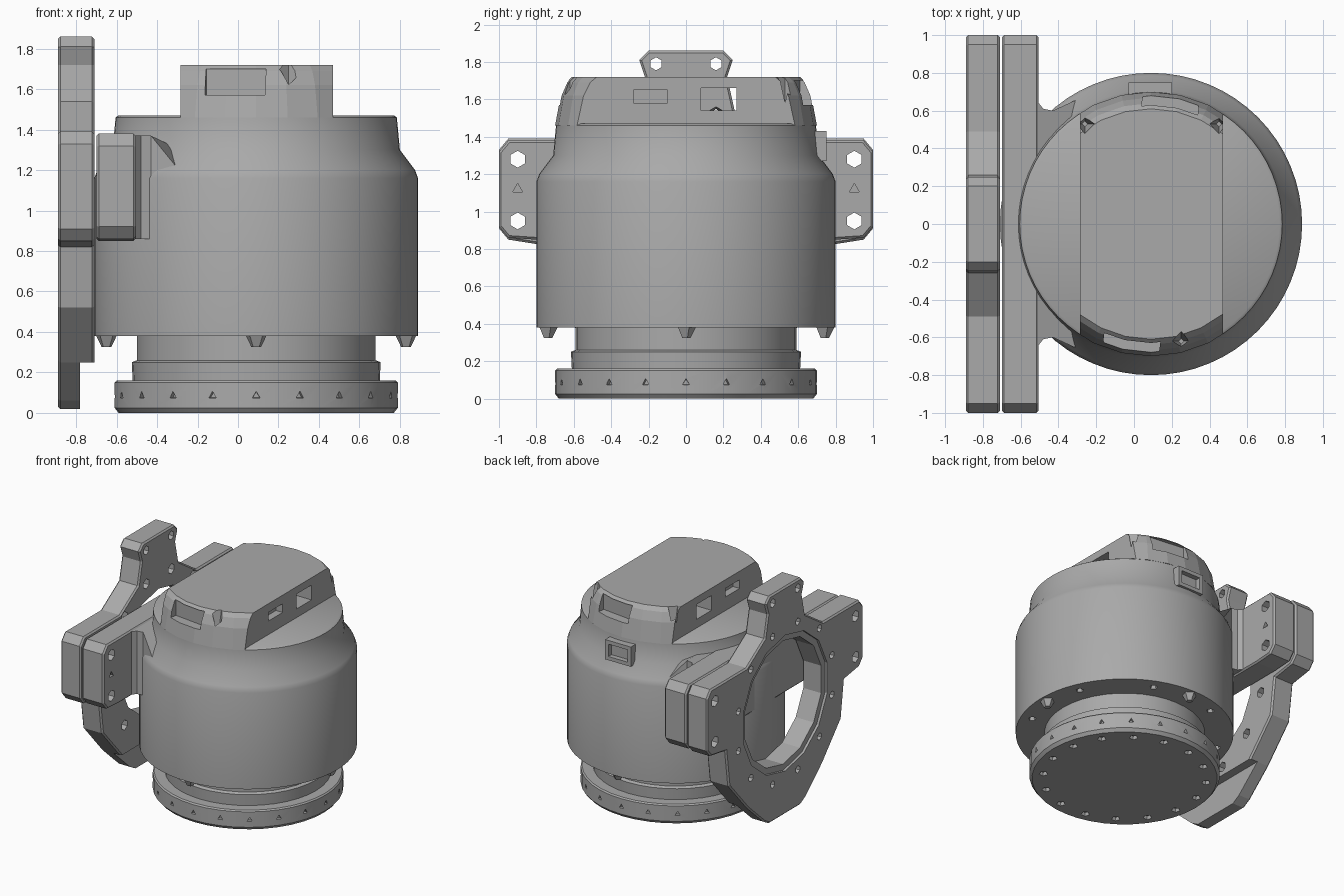
import bpy, bmesh, math
from mathutils import Matrix, Vector

cube = bpy.data.objects.get("Cube")
if cube:
    bpy.data.objects.remove(cube)

AXIS = Vector((0.09, 0, 0))          # vertical axis of the round housing
RING_Z = 0.92                        # centre height of the mounting ring

grey = bpy.data.materials.new("metal_grey")
grey.use_nodes = True
grey.diffuse_color = (0.4, 0.4, 0.4, 1)
grey.node_tree.nodes["Principled BSDF"].inputs["Base Color"].default_value = (0.4, 0.4, 0.4, 1)


def finish(name, bm, smooth=None):
    bmesh.ops.recalc_face_normals(bm, faces=bm.faces)
    mesh = bpy.data.meshes.new(name)
    bm.to_mesh(mesh)
    bm.free()
    obj = bpy.data.objects.new(name, mesh)
    bpy.context.collection.objects.link(obj)
    mesh.materials.append(grey)
    if smooth:
        select(obj)
        bpy.ops.object.shade_smooth_by_angle(angle=math.radians(smooth))
    return obj


def select(obj):
    bpy.ops.object.select_all(action='DESELECT')
    obj.select_set(True)
    bpy.context.view_layer.objects.active = obj


def lathe(name, profile, sides, smooth=None):
    """Closed solid of revolution from (radius, height) pairs."""
    bm = bmesh.new()
    rings = []
    for r, z in profile:
        turn = [2 * math.pi * i / sides for i in range(sides)]
        rings.append([bm.verts.new(AXIS + Vector((r * math.cos(a), r * math.sin(a), z))) for a in turn])
    for low, high in zip(rings, rings[1:]):
        for i in range(sides):
            j = (i + 1) % sides
            bm.faces.new((low[i], low[j], high[j], high[i]))
    bm.faces.new(rings[0][::-1])
    bm.faces.new(rings[-1])
    return finish(name, bm, smooth)


def plate(name, half, x0, x1, bevel=0.012):
    """Outline in y and z, mirrored across y = 0 and extruded along x."""
    outline = half + [(-y, z) for y, z in reversed(half)]
    bm = bmesh.new()
    face = bm.faces.new([bm.verts.new((x0, y, z)) for y, z in outline])
    out = bmesh.ops.extrude_face_region(bm, geom=[face])
    moved = [v for v in out["geom"] if isinstance(v, bmesh.types.BMVert)]
    bmesh.ops.translate(bm, verts=moved, vec=(x1 - x0, 0, 0))
    rim = [e for e in bm.edges if abs(e.verts[0].co.x - e.verts[1].co.x) < 0.001]
    bmesh.ops.bevel(bm, geom=rim, offset=bevel, segments=1, affect='EDGES')
    return finish(name, bm)


def add_box(bm, lo, hi, turn=0):
    lo, hi = Vector(lo), Vector(hi)
    mat = (Matrix.Translation((lo + hi) / 2) @ Matrix.Rotation(turn, 4, 'Z')
           @ Matrix.Diagonal((*(hi - lo), 1)))
    bmesh.ops.create_cube(bm, size=1, matrix=mat)


def add_peg(bm, centre, direction, r1, r2, depth, sides):
    rot = Vector(direction).to_track_quat('Z', 'Y').to_matrix().to_4x4()
    bmesh.ops.create_cone(bm, cap_ends=True, segments=sides, radius1=r1, radius2=r2,
                          depth=depth, matrix=Matrix.Translation(centre) @ rot)


def cut(obj, bm, operation='DIFFERENCE'):
    cutter = finish("cutter", bm)
    cutter.hide_render = True
    mod = obj.modifiers.new("cut", 'BOOLEAN')
    mod.operation, mod.object, mod.solver = operation, cutter, 'EXACT'
    mod.use_self = True
    select(obj)
    bpy.ops.object.modifier_apply(modifier=mod.name)
    bpy.data.objects.remove(cutter)


def around(count, r, z, offset=0):
    for i in range(count):
        a = 2 * math.pi * (i + offset) / count
        d = Vector((math.cos(a), math.sin(a), 0))
        yield AXIS + d * r + Vector((0, 0, z)), d


# Round housing with sloping shoulder
housing = lathe("housing", [(0.8, 0.38), (0.8, 1.16), (0.785, 1.2), (0.71, 1.3),
                            (0.695, 1.46), (0.68, 1.47)], 64, 35)
holes = bmesh.new()
for p, d in around(8, 0.71, 0.38, 0.5):
    add_peg(holes, p, (0, 0, 1), 0.04, 0.02, 0.08, 5)
cut(housing, holes)

# Bolt tips under the housing
bm = bmesh.new()
for p, d in around(4, 0.74, 0.355):
    add_peg(bm, p, (0, 0, -1), 0.055, 0.025, 0.06, 5)
finish("bolt_tips", bm)

# Neck and base flange
lathe("neck", [(0.61, 0.15), (0.615, 0.25), (0.59, 0.26), (0.59, 0.4)], 40, 35)
flange = lathe("base_flange", [(0.68, 0), (0.7, 0.025), (0.7, 0.15), (0.69, 0.16)], 40, 30)
holes = bmesh.new()
for p, d in around(20, 0.7, 0.085):
    add_peg(holes, p, d, 0.02, 0.024, 0.05, 3)
for p, d in around(16, 0.6, 0, 0.5):
    add_peg(holes, p, (0, 0, -1), 0.025, 0.04, 0.05, 5)
cut(flange, holes)

# Flat-sided top cap
cap = lathe("top_cap", [(0.7, 1.46), (0.67, 1.62), (0.64, 1.69), (0.61, 1.72)], 28)
sides = bmesh.new()
add_box(sides, (-0.285, -1, 1.4), (0.47, 1, 1.8))
cut(cap, sides, 'INTERSECT')
holes = bmesh.new()
add_box(holes, (-0.4, 0.08, 1.54), (0.6, 0.27, 1.66))            # window right through
for x in (-0.285, 0.47):
    add_box(holes, (x - 0.06, -0.28, 1.58), (x + 0.06, -0.1, 1.65))
add_box(holes, (-0.17, -0.8, 1.57), (0.13, -0.59, 1.7), -0.12)   # front pocket
add_box(holes, (0.05, 0.59, 1.57), (0.35, 0.8, 1.7), -0.12)      # back pocket
for x, y in ((0.25, -0.62), (0.45, 0.53), (-0.26, 0.53)):        # rim notches
    add_peg(holes, (x, y, 1.66), (0, 0, 1), 0.015, 0.06, 0.2, 4)
cut(cap, holes)

# Small socket on the rear shoulder
bm = bmesh.new()
add_box(bm, (-0.03, 0.62, 1.27), (0.2, 0.75, 1.43))
socket = finish("rear_socket", bm)
holes = bmesh.new()
add_box(holes, (0.0, 0.71, 1.3), (0.17, 0.8, 1.4))
cut(socket, holes)


def add_ear_holes(bm):
    for y in (-0.9, 0.9):
        for z in (0.95, 1.28):
            add_peg(bm, (-0.7, y, z), (1, 0, 0), 0.045, 0.045, 0.8, 6)
        add_peg(bm, (-0.5, y, 1.12), (1, 0, 0), 0.03, 0.03, 0.06, 3)


# Bracket joining the housing to the ring plate
bracket = plate("bracket", [(0.95, 1.38), (1, 1.32), (1, 0.92), (0.95, 0.86), (0.8, 0.85)], -0.7, -0.505)
holes = bmesh.new()
add_ear_holes(holes)
cut(bracket, holes)
bm = bmesh.new()
foot = [(-0.52, 0.66), (-0.48, 0.61), (-0.43, 0.6), (-0.3, 0.66), (-0.1, 0.4)]
foot += [(x, -y) for x, y in reversed(foot)]
base = bm.faces.new([bm.verts.new((x, y, 0.86)) for x, y in foot])
out = bmesh.ops.extrude_face_region(bm, geom=[base])
bmesh.ops.translate(bm, vec=(0, 0, 0.35),
                    verts=[v for v in out["geom"] if isinstance(v, bmesh.types.BMVert)])
for v in bm.verts:
    if v.co.z > 1 and v.co.x < -0.4:
        v.co.z = 1.37
finish("bracket_foot", bm)

# Ring plate with ears, upper tab and thinner lower tab
ring = plate("ring_plate", [(0.2, 1.86), (0.25, 1.81), (0.22, 1.72), (0.26, 1.54), (0.49, 1.39),
                            (0.95, 1.39), (1, 1.33), (1, 0.91), (0.95, 0.85), (0.76, 0.82),
                            (0.72, 0.52), (0.48, 0.25), (0.27, 0.06), (0.2, 0.02)], -0.89, -0.71)
holes = bmesh.new()
add_peg(holes, (-0.8, 0, RING_Z), (1, 0, 0), 0.5, 0.5, 0.5, 14)
add_box(holes, (-0.78, -0.6, -0.1), (-0.6, 0.6, 0.25))
add_ear_holes(holes)
for y in (-0.16, 0.16):
    add_peg(holes, (-0.8, y, 1.79), (1, 0, 0), 0.035, 0.035, 0.4, 6)
for i in range(12):
    a = 2 * math.pi * (i + 0.5) / 12
    p = (-0.8, 0.62 * math.cos(a), RING_Z + 0.62 * math.sin(a))
    add_peg(holes, p, (1, 0, 0), 0.025, 0.045, 0.3, 6)
cut(ring, holes)
holes = bmesh.new()
add_peg(holes, (-0.9, 0, RING_Z), (1, 0, 0), 0.55, 0.55, 0.06, 14)
cut(ring, holes)
